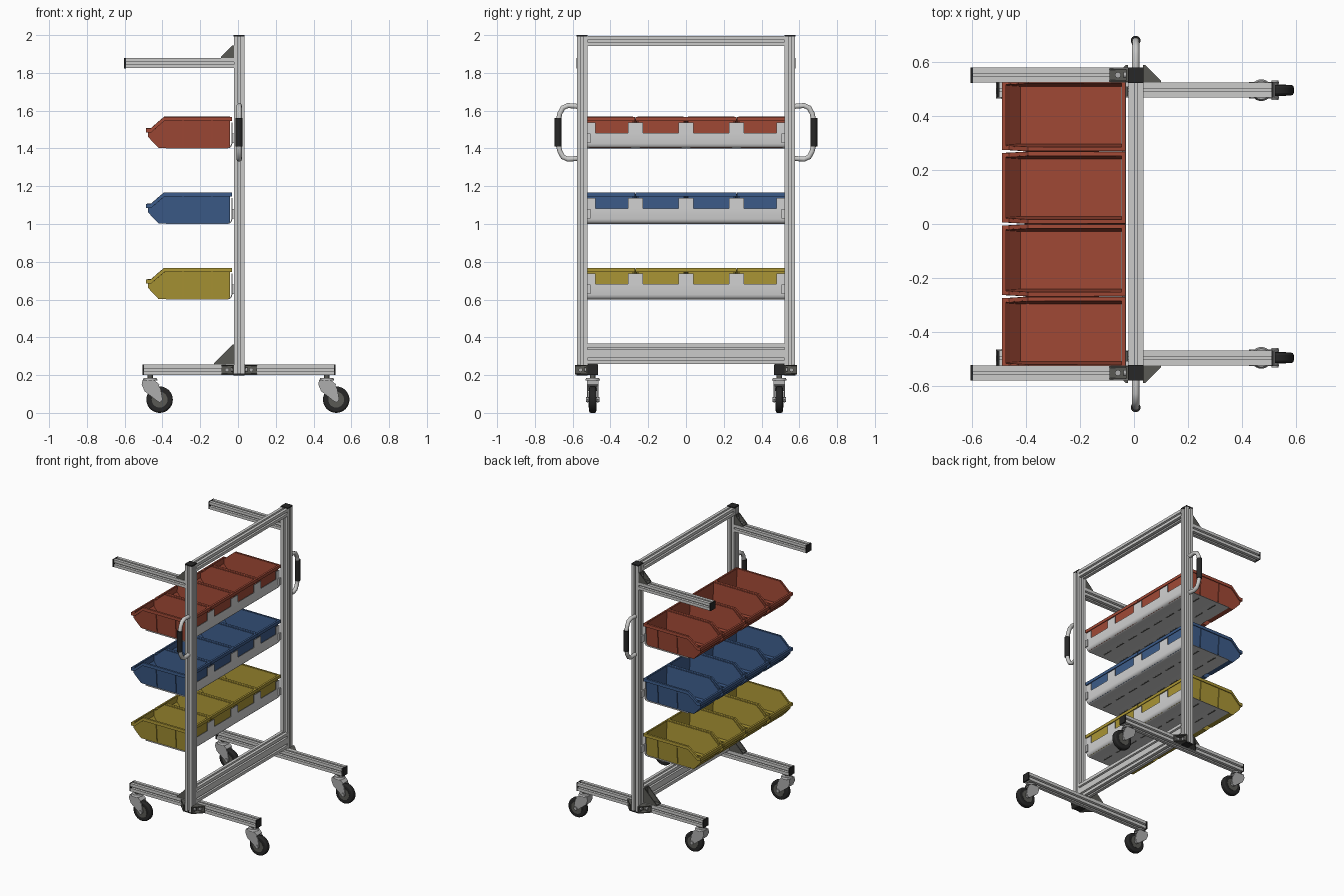
import bpy, bmesh, math
from mathutils import Vector, Matrix

cube = bpy.data.objects.get("Cube")
if cube:
    bpy.data.objects.remove(cube)


def material(name, *rgb):
    m = bpy.data.materials.new(name)
    m.use_nodes = True
    m.diffuse_color = (*rgb, 1)
    b = m.node_tree.nodes["Principled BSDF"]
    b.inputs["Base Color"].default_value = (*rgb, 1)
    b.inputs["Roughness"].default_value = 0.6
    return m


ALU = material("aluminium", 0.6, 0.6, 0.59)
SHEET = material("light sheet metal", 0.64, 0.64, 0.64)
STEEL = material("caster steel", 0.42, 0.42, 0.42)
DARK = material("bracket grey", 0.1, 0.1, 0.09)
BLACK = material("black plastic", 0.02, 0.02, 0.02)
RED = material("red plastic", 0.35, 0.066, 0.036)
BLUE = material("blue plastic", 0.045, 0.105, 0.25)
YELLOW = material("yellow plastic", 0.4, 0.3, 0.035)
X, Y, Z = Vector((1, 0, 0)), Vector((0, 1, 0)), Vector((0, 0, 1))


def make(name, bm, mat, smooth=False):
    bmesh.ops.recalc_face_normals(bm, faces=bm.faces[:])
    me = bpy.data.meshes.new(name)
    bm.to_mesh(me)
    bm.free()
    me.materials.append(mat)
    ob = bpy.data.objects.new(name, me)
    bpy.context.collection.objects.link(ob)
    if smooth:
        for o in bpy.context.selected_objects:
            o.select_set(False)
        ob.select_set(True)
        bpy.context.view_layer.objects.active = ob
        bpy.ops.object.shade_smooth_by_angle(angle=math.radians(35))
    return ob


def add_prism(bm, pts, depth):
    f = bm.faces.new([bm.verts.new(p) for p in pts])
    r = bmesh.ops.extrude_face_region(bm, geom=[f], use_keep_orig=True)
    bmesh.ops.translate(bm, vec=depth, verts=[v for v in r["geom"] if isinstance(v, bmesh.types.BMVert)])


def add_box(bm, lo, hi):
    add_prism(bm, [(lo[0], lo[1], lo[2]), (hi[0], lo[1], lo[2]), (hi[0], hi[1], lo[2]), (lo[0], hi[1], lo[2])],
              Z * (hi[2] - lo[2]))


def add_cyl(bm, centre, axis, r, length, seg=24, r2=None):
    m = Matrix.Translation(centre) @ Z.rotation_difference(Vector(axis)).to_matrix().to_4x4()
    bmesh.ops.create_cone(bm, cap_ends=True, segments=seg, radius1=r, radius2=r2 or r, depth=length, matrix=m)


def box(name, lo, hi, mat):
    bm = bmesh.new()
    add_box(bm, lo, hi)
    return make(name, bm, mat)


SLOT = [(-.006, 0), (-.006, .005), (-.012, .005), (-.006, .016), (.006, .016), (.012, .005), (.006, .005), (.006, 0)]


def bar(name, lo, hi, axis, caps=""):
    """Slotted extrusion filling the box lo..hi, with optional dark end caps."""
    a, b = [i for i in range(3) if i != axis]
    corners = [Vector((lo[a], lo[b])), Vector((hi[a], lo[b])), Vector((hi[a], hi[b])), Vector((lo[a], hi[b]))]
    pts = []
    for i, p in enumerate(corners):
        q = corners[(i + 1) % 4]
        d = (q - p).normalized()
        inward = Vector((-d.y, d.x))
        n = max(1, round((q - p).length / 0.055))
        pts.append(p)
        for k in range(n):
            c = p.lerp(q, (k + 0.5) / n)
            pts += [c + d * s + inward * t for s, t in SLOT]
    ring = []
    for p in pts:
        v = Vector((0, 0, 0))
        v[a], v[b], v[axis] = p.x, p.y, lo[axis]
        ring.append(v)
    depth = Vector((0, 0, 0))
    depth[axis] = hi[axis] - lo[axis]
    bm = bmesh.new()
    add_prism(bm, ring, depth)
    make(name, bm, ALU)
    for c in caps:
        l, h = list(lo), list(hi)
        if c == "-":
            l[axis], h[axis] = lo[axis] - 0.001, lo[axis] + 0.008
        else:
            l[axis], h[axis] = hi[axis] - 0.008, hi[axis] + 0.001
        for i in (a, b):
            l[i] -= 0.0005
            h[i] += 0.0005
        box(name + "_cap", l, h, BLACK)


def gusset(name, corner, a, b, w, s, mat=DARK):
    """Corner bracket: L plate, two triangular cheeks and two bolts."""
    o, t, wn = Vector(corner), 0.007, w.normalized()
    bm = bmesh.new()
    P = lambda pts, off=0: [o + a * u + b * v + wn * off for u, v in pts]
    add_prism(bm, P([(0, 0), (s, 0), (s, t), (t, t), (t, s), (0, s)]), w)
    tri = [(0, 0), (s, 0), (s, t), (t, s), (0, s)]
    add_prism(bm, P(tri), wn * 0.006)
    add_prism(bm, P(tri, w.length - 0.006), wn * 0.006)
    make(name, bm, mat)
    bm = bmesh.new()
    for u, v in ((a, b), (b, a)):
        add_cyl(bm, o + w / 2 + u * s * 0.55 + v * 0.011, v, 0.011, 0.01, 12)
    make(name + "_bolts", bm, STEEL)


def caster(name, x, y):
    o = Vector((x, y, 0))
    wheel = o + Vector((0.05, 0, 0.07))
    bm = bmesh.new()
    add_cyl(bm, wheel, Y, 0.07, 0.038, 32)
    ob = make(name + "_tyre", bm, BLACK, True)
    bev = ob.modifiers.new("Bevel", "BEVEL")
    bev.width, bev.segments, bev.limit_method = 0.009, 2, "ANGLE"
    bm = bmesh.new()
    add_cyl(bm, wheel, Y, 0.042, 0.042, 24)
    make(name + "_hub", bm, DARK, True)
    # Fork cheeks, hood, swivel head and axle
    bm = bmesh.new()
    side = [(-.04, .175), (.02, .175), (.055, .13), (.066, .07), (.05, .055), (.034, .065), (-.03, .115), (-.045, .15)]
    for dy in (-0.03, 0.024):
        add_prism(bm, [o + Vector((u, dy, v)) for u, v in side], Y * 0.006)
    hood = [(-.04, .175), (.02, .175), (.05, .15), (.045, .143), (.0, .138), (-.03, .115), (-.045, .15)]
    add_prism(bm, [o + Vector((u, -0.03, v)) for u, v in hood], Y * 0.06)
    add_cyl(bm, o + Z * 0.178, Z, 0.04, 0.014, 24, 0.034)
    add_cyl(bm, wheel, Y, 0.013, 0.072, 12)
    make(name + "_fork", bm, STEEL, True)
    bm = bmesh.new()
    add_cyl(bm, o + Z * 0.192, Z, 0.014, 0.02, 16)
    make(name + "_stem", bm, DARK, True)


# Cross beams between the uprights
bar("top_beam", (-.02, -.525, 1.942), (.035, .525, 1.995), 1)
bar("lower_beam", (-.02, -.525, .258), (.035, .525, .368), 1)

for s, tag in ((1, "left"), (-1, "right")):
    def span(y0, y1):
        return sorted((s * y0, s * y1))
    # Upright, base leg and top arm
    y0, y1 = span(.522, .578)
    bar(tag + "_upright", (-.022, y0, .2), (.034, y1, 2), 2, "-+")
    bar(tag + "_top_arm", (-.602, y0, 1.825), (-.022, y1, 1.878), 0, "-")
    l0, l1 = span(.467, .522)
    bar(tag + "_base_leg", (-.505, l0, .2), (.515, l1, .256), 0, "-+")
    # Brackets
    gusset(tag + "_arm_bracket", (-.022, y0 + .003, 1.878), -X, Z, Y * .05, .068)
    gusset(tag + "_beam_bracket", (-.022, l0 + .003, .256), -X, Z, Y * .05, .105)
    for d, x in ((-1, -.022), (1, .034)):
        gusset(tag + "_foot_bracket", (x, s * .522, .203), X * d, Y * s, Z * .05, .066)
    # Casters
    for x, end in ((-.465, "front"), (.47, "back")):
        caster(f"{tag}_{end}_caster", x, s * .494)
    # Push handle and grip
    cu = bpy.data.curves.new(tag + "_handle", "CURVE")
    cu.dimensions, cu.bevel_depth, cu.bevel_resolution, cu.use_fill_caps = "3D", 0.014, 3, True
    half = [(.575, .138), (.625, .142), (.652, .13), (.668, .1), (.677, .06)]
    path = half + [(y, -z) for y, z in reversed(half)]
    sp = cu.splines.new("POLY")
    sp.points.add(len(path) - 1)
    for p, (y, z) in zip(sp.points, path):
        p.co = (.006, s * y, 1.485 + z, 1)
    sp.use_smooth = True
    cu.materials.append(ALU)
    bpy.context.collection.objects.link(bpy.data.objects.new(tag + "_handle", cu))
    bm = bmesh.new()
    add_cyl(bm, (.006, s * .677, 1.485), Z, .018, .15)
    make(tag + "_grip", bm, BLACK, True)


# Bin stations from back to front: x, bottom height, top height
STATIONS = [(-.045, 0, .16), (-.39, 0, .16), (-.42, 0, .135), (-.46, .042, .1), (-.475, .06, .1)]


def half_width(z):
    return 0.108 + 0.075 * z


def bin_tray(name, y, z, mat):
    o = Vector((0, y, z + 0.005))
    bm = bmesh.new()
    rows = []
    for x, zb, zt in STATIONS:
        sec = [(-half_width(zt), zt), (-half_width(zb), zb), (half_width(zb), zb), (half_width(zt), zt)]
        rows.append([bm.verts.new(o + Vector((x, u, v))) for u, v in sec])
    for r, q in zip(rows, rows[1:]):
        for i in range(3):
            bm.faces.new((r[i], r[i + 1], q[i + 1], q[i]))
    bm.faces.new(rows[0])
    bm.faces.new(rows[-1])
    shell = make(name, bm, mat)
    # Flanged rim around the opening
    bm = bmesh.new()
    loop = [(x, -1, zt) for x, _, zt in STATIONS] + [(x, 1, zt) for x, _, zt in reversed(STATIONS)]
    rings = []
    for out, drop in ((0, 0), (.011, 0), (.011, .02)):
        ring = []
        for x, sd, zt in loop:
            xx = x + (out if x > -.05 else -out if x < -.47 else 0)
            ring.append(bm.verts.new(o + Vector((xx, sd * (half_width(zt) + out), zt - drop))))
        rings.append(ring)
    n = len(loop)
    for a, b in zip(rings, rings[1:]):
        for i in range(n):
            bm.faces.new((a[i], a[(i + 1) % n], b[(i + 1) % n], b[i]))
    rim = make(name + "_rim", bm, mat)
    for ob in (shell, rim):
        m = ob.modifiers.new("Solidify", "SOLIDIFY")
        m.thickness, m.offset = 0.006, 0
    # Floor ribs and outer side ribs
    bm = bmesh.new()
    for dy in (-.066, -.022, .022, .066):
        add_box(bm, o + Vector((-.4, dy - .005, 0)), o + Vector((-.08, dy + .005, .007)))
    for x in (-.295, -.14):
        for sd in (-1, 1):
            pts = [(.108, .008), (.117, .008), (.127, .15), (.118, .15)]
            add_prism(bm, [o + Vector((x, sd * u, v)) for u, v in pts], X * .006)
    make(name + "_ribs", bm, mat)


for z, mat, tag in ((1.4, RED, "upper"), (1.0, BLUE, "middle"), (.6, YELLOW, "lower")):
    for i in range(4):
        bin_tray(f"{tag}_bin_{i + 1}", (i - 1.5) * .268, z, mat)
    # Folded sheet shelf with tabs between the bins
    bm = bmesh.new()
    fold = [(-.38, 0), (-.055, 0), (-.04, .005), (-.033, .014), (-.03, .026), (-.03, .082),
            (-.034, .082), (-.034, .027), (-.042, .009), (-.056, .003), (-.38, .003)]
    add_prism(bm, [(u, -.522, z + v) for u, v in fold], Y * 1.044)
    for y in (-.5, -.268, 0, .268, .5):
        w = .022 if abs(y) > .4 else .04
        add_box(bm, (-.034, y - w, z + .08), (-.03, y + w, z + .137))
    for sd in (-1, 1):
        add_box(bm, (-.032, sd * .53 - .025, z + .03), (-.021, sd * .53 + .025, z + .08))
    make(tag + "_shelf", bm, SHEET, True)
    # Slots on the underside of the shelf
    bm = bmesh.new()
    for x in (-.15, -.29):
        for i in range(8):
            y = (i - 3.5) * .128
            add_box(bm, (x - .005, y - .04, z - .001), (x + .005, y + .04, z + .001))
    make(tag + "_shelf_slots", bm, DARK)
